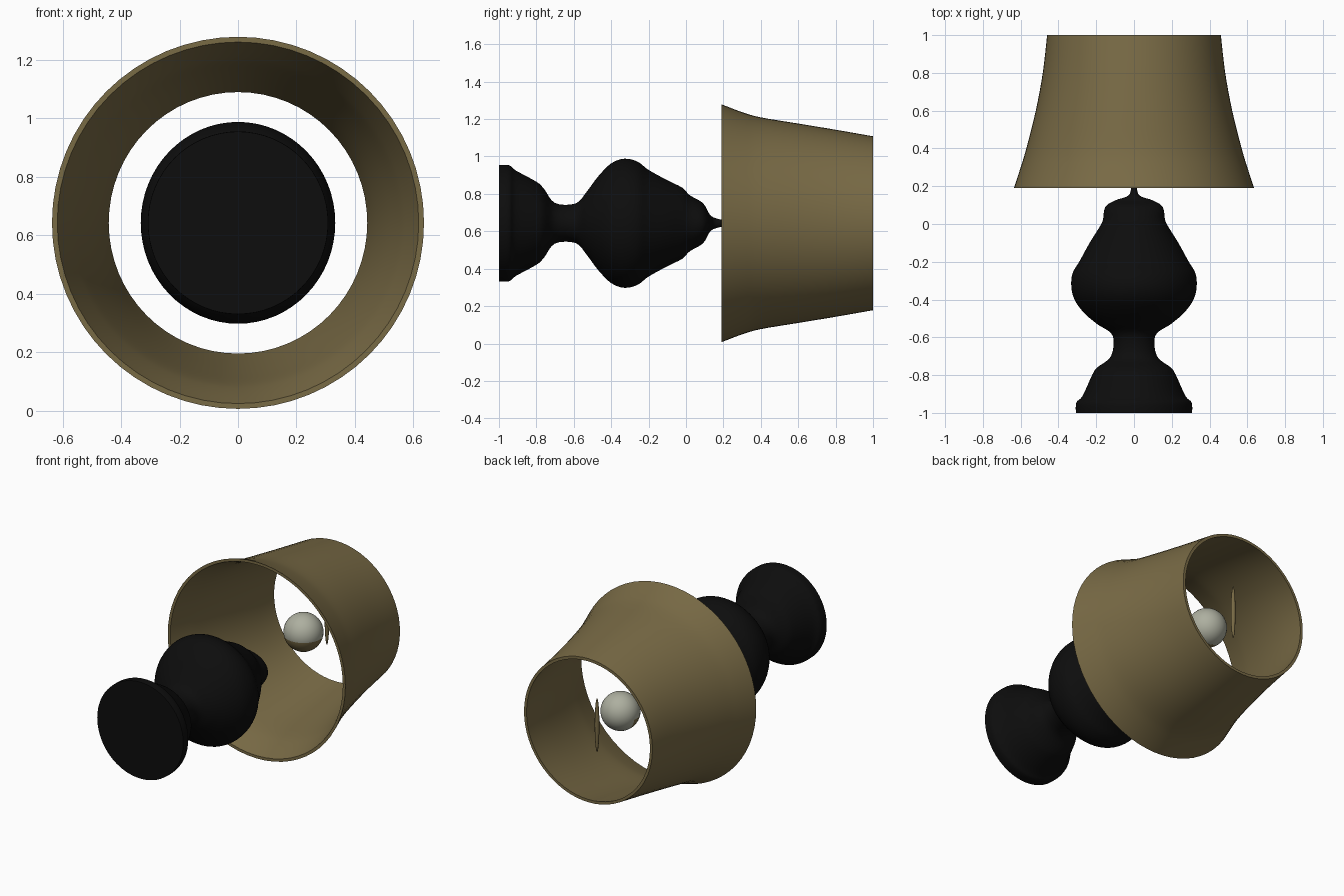
import bpy, bmesh, math

if "Cube" in bpy.data.objects:
    bpy.data.objects.remove(bpy.data.objects["Cube"])

AXIS_Z = 0.643


def material(name, rgb):
    m = bpy.data.materials.new(name)
    m.use_nodes = True
    m.diffuse_color = (*rgb, 1)
    bsdf = m.node_tree.nodes["Principled BSDF"]
    bsdf.inputs["Base Color"].default_value = (*rgb, 1)
    bsdf.inputs["Roughness"].default_value = 0.8
    return m


black = material("black ceramic", (0.004, 0.004, 0.004))
tan = material("tan fabric", (0.19, 0.145, 0.06))
pale = material("pale glass", (0.42, 0.43, 0.35))


def finish(name, bm, mats, angle=40):
    bmesh.ops.recalc_face_normals(bm, faces=bm.faces)
    mesh = bpy.data.meshes.new(name)
    bm.to_mesh(mesh)
    bm.free()
    obj = bpy.data.objects.new(name, mesh)
    bpy.context.collection.objects.link(obj)
    for m in mats:
        mesh.materials.append(m)
    bpy.ops.object.select_all(action='DESELECT')
    obj.select_set(True)
    bpy.context.view_layer.objects.active = obj
    bpy.ops.object.shade_smooth_by_angle(angle=math.radians(angle))
    return obj


def smooth_profile(points, steps=4):
    """Catmull-Rom refinement of (y, x radius, z radius) points."""
    p = [points[0]] + points + [points[-1]]
    out = []
    for a, b, c, d in zip(p, p[1:], p[2:], p[3:]):
        for k in range(steps):
            t = k / steps
            out.append(tuple(
                0.5 * (2 * q + (r - o) * t + (2 * o - 5 * q + 4 * r - s) * t * t
                       + (3 * q - o - 3 * r + s) * t ** 3)
                for o, q, r, s in zip(a, b, c, d)))
    return out + [points[-1]]


def lathe(name, rings, mat, closed_loop=False, sides=64):
    """Sweep elliptical rings along y, capped or joined into a shell."""
    bm = bmesh.new()
    loops = []
    for y, rx, rz in rings:
        turn = [2 * math.pi * i / sides for i in range(sides)]
        loops.append([bm.verts.new((rx * math.cos(a), y, AXIS_Z + rz * math.sin(a)))
                      for a in turn])
    pairs = list(zip(loops, loops[1:]))
    if closed_loop:
        pairs.append((loops[-1], loops[0]))
    else:
        bm.faces.new(loops[0])
        bm.faces.new(loops[-1])
    for a, b in pairs:
        for i in range(sides):
            j = (i + 1) % sides
            bm.faces.new((a[i], a[j], b[j], b[i]))
    return finish(name, bm, [mat])


# Turned lamp body: foot, waist, bulbous vase and neck
body = [(-1, .308, .312), (-.945, .305, .31), (-.91, .272, .282), (-.8, .222, .222),
        (-.76, .195, .185), (-.7, .122, .108), (-.59, .113, .106), (-.53, .195, .17),
        (-.47, .265, .25), (-.4, .315, .32), (-.33, .332, .345), (-.26, .325, .33),
        (-.2, .29, .285), (-.1, .235, .23), (-.02, .185, .19), (.02, .165, .15),
        (.09, .152, .108), (.125, .1, .05), (.15, .03, .03), (.195, .014, .018)]
lathe("lamp_body", smooth_profile(body), black)

# Flared open shade with a thin wall
outer = smooth_profile([(.19, .636, .636), (.3, .6, .594), (.4, .57, .566),
                        (.6, .52, .533), (.8, .483, .5), (1, .46, .465)])
inner = [(y, rx - .018, rz - .018) for y, rx, rz in reversed(outer)]
lathe("lamp_shade", outer + inner, tan, closed_loop=True)

# Light bulb with a tan patch on its underside towards the neck
bm = bmesh.new()
bmesh.ops.create_uvsphere(bm, u_segments=32, v_segments=20, radius=.118)
for f in bm.faces:
    c = f.calc_center_median() / .118
    f.material_index = 1 if c.z < -.2 and c.y < .15 else 0
bmesh.ops.translate(bm, verts=bm.verts, vec=(0, .67, AXIS_Z))
finish("light_bulb", bm, [pale, tan])

# Slim tapered bar beyond the bulb
bm = bmesh.new()
bmesh.ops.create_uvsphere(bm, u_segments=12, v_segments=12, radius=1)
bmesh.ops.scale(bm, verts=bm.verts, vec=(.014, .014, .175))
bmesh.ops.translate(bm, verts=bm.verts, vec=(0, .91, AXIS_Z))
finish("shade_bar", bm, [tan])
